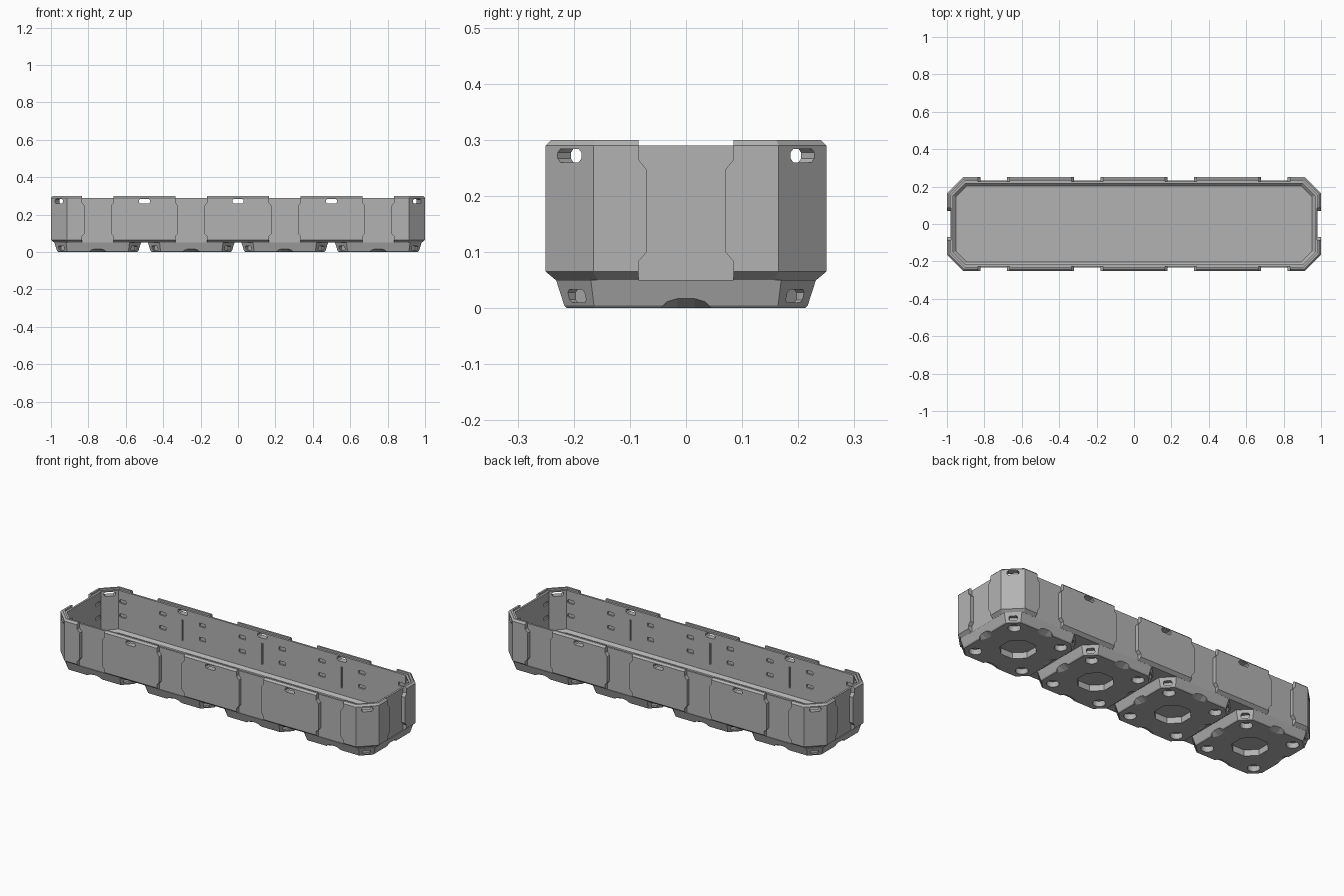
import bpy, bmesh
from math import pi, cos, sin, radians
from mathutils import Matrix, Vector

cube = bpy.data.objects.get("Cube")
if cube:
    bpy.data.objects.remove(cube, do_unlink=True)

grey = bpy.data.materials.new("mid_grey_plastic")
grey.use_nodes = True
grey.diffuse_color = (0.45, 0.45, 0.45, 1)
grey.node_tree.nodes["Principled BSDF"].inputs["Base Color"].default_value = (0.45, 0.45, 0.45, 1)

HX, HY, CHAMFER, TOP = 1.0, 0.25, 0.085, 0.30


def ring(hx, hy, c, z):
    """Rectangle outline with chamfered corners."""
    pts = []
    for sx, sy in ((1, 1), (-1, 1), (-1, -1), (1, -1)):
        pts += [Vector((sx * hx, sy * (hy - c), z)), Vector((sx * (hx - c), sy * hy, z))]
    return pts


def tub_ring(inset, z):
    return ring(HX - inset, HY - inset, CHAMFER - 0.586 * inset, z)


def hull(points, matrix=Matrix()):
    """Convex solid around the points, with flat areas merged."""
    bm = bmesh.new()
    for p in points:
        bm.verts.new(matrix @ Vector(p))
    bmesh.ops.convex_hull(bm, input=bm.verts[:])
    bmesh.ops.dissolve_limit(bm, angle_limit=radians(0.5), verts=bm.verts[:], edges=bm.edges[:])
    bmesh.ops.recalc_face_normals(bm, faces=bm.faces[:])
    return bm


def prism(profile, near, far, matrix):
    """Profile in wall coordinates (along, height), extruded through the wall."""
    bm = bmesh.new()
    face = bm.faces.new([bm.verts.new((u, near, z)) for u, z in profile])
    new = bmesh.ops.extrude_face_region(bm, geom=[face])["geom"]
    for v in new:
        if isinstance(v, bmesh.types.BMVert):
            v.co.y = far
    bmesh.ops.recalc_face_normals(bm, faces=bm.faces[:])
    bm.transform(matrix)
    return bm


def rounded(w, z0, z1, c):
    """Upright rectangle with clipped corners."""
    return [(-w, z0 + c), (-w + c, z0), (w - c, z0), (w, z0 + c),
            (w, z1 - c), (w - c, z1), (-w + c, z1), (-w, z1 - c)]


def make(name, parts):
    mesh = bpy.data.meshes.new(name)
    joined = bmesh.new()
    for bm in parts:
        tmp = bpy.data.meshes.new("tmp")
        bm.to_mesh(tmp)
        bm.free()
        joined.from_mesh(tmp)
        bpy.data.meshes.remove(tmp)
    joined.to_mesh(mesh)
    joined.free()
    mesh.materials.append(grey)
    obj = bpy.data.objects.new(name, mesh)
    bpy.context.scene.collection.objects.link(obj)
    return obj


def carve(obj, parts):
    cutter = make("cutter", parts)
    cutter.hide_render = True
    mod = obj.modifiers.new("carve", 'BOOLEAN')
    mod.operation, mod.solver, mod.object = 'DIFFERENCE', 'EXACT', cutter
    bpy.context.view_layer.update()
    graph = bpy.context.evaluated_depsgraph_get()
    mesh = bpy.data.meshes.new_from_object(obj.evaluated_get(graph))
    obj.modifiers.clear()
    obj.data = mesh
    bpy.data.objects.remove(cutter, do_unlink=True)


def frame(x, y, turn):
    """Wall frame: local -y points outward, turn 0 is the front."""
    return Matrix.Translation((x, y, 0)) @ Matrix.Rotation(turn, 4, 'Z')


def corner_frames(hx, hy, c):
    m = c / 2
    return [frame(sx * (hx - m), sy * (hy - m), turn) for sx, sy, turn in
            ((1, -1, pi / 4), (1, 1, 3 * pi / 4), (-1, 1, 5 * pi / 4), (-1, -1, -pi / 4))]


def long_frames(xs):
    return [f for x in xs for f in (frame(x, -HY, 0), frame(x, HY, pi))]


end_turns = ((1, pi / 2), (-1, -pi / 2))

# Tub: flared underside, upright walls, clipped top edge
tub = make("tub", [hull(tub_ring(0.018, 0.05) + tub_ring(0, 0.065)
                        + tub_ring(0, 0.29) + tub_ring(0.01, TOP))])

# Hollow inside, with a step just under the rim
carve(tub, [hull(tub_ring(0.047, 0.056) + tub_ring(0.033, 0.07) + tub_ring(0.033, 0.35))])
carve(tub, [hull(tub_ring(0.021, 0.29) + tub_ring(0.021, 0.36))])

# Recessed bays between the raised panels
half = [(0.085, 0.03), (0.085, 0.083), (0.07, 0.1), (0.07, 0.247), (0.085, 0.265), (0.085, 0.35)]
bay = half + [(-u, z) for u, z in reversed(half)]
bays = long_frames((-0.75, -0.25, 0.25, 0.75)) + [frame(s * HX, 0, t) for s, t in end_turns]
carve(tub, [prism(bay, -0.05, 0.022, f) for f in bays])

# Grip slots through the panels and corners
slots = long_frames((-0.5, 0, 0.5)) + corner_frames(HX, HY, CHAMFER)
carve(tub, [prism(rounded(0.03, 0.26, 0.284, 0.007), -0.05, 0.05, f) for f in slots])

# Shallow pockets and upright grooves on the inner walls
places = long_frames([s * x for s in (-1, 1) for x in (0.125, 0.375, 0.625, 0.875)])
places += [frame(s * HX, y, t) for s, t in end_turns for y in (-0.125, 0.125)]
pockets = [prism(rounded(0.02, z, z + 0.02, 0.003), 0.024, 0.045, f)
           for f in places for z in (0.14, 0.22)]
pockets += [prism(rounded(0.004, 0.11, 0.23, 0.001), 0.024, 0.045, f)
            for f in long_frames((-0.5, 0, 0.5))]
carve(tub, pockets)

# Foot: chamfered square block that flares into the tub
R, C = 0.217, 0.053
foot = make("foot_1", [hull(ring(R - 0.005, R - 0.005, C - 0.003, 0) + ring(R, R, C, 0.005)
                            + ring(R, R, C, 0.038) + ring(0.2317, 0.2317, 0.062, 0.0505))])


def drum(x, y, r, sides, depth):
    return hull([(x + r * cos((i + 0.5) * 2 * pi / sides), y + r * sin((i + 0.5) * 2 * pi / sides), z)
                 for i in range(sides) for z in (-0.02, depth)])


# Round sockets and the central octagonal recess underneath
a = 0.15
carve(foot, [drum(sx * a, sy * a, 0.032, 20, 0.03) for sx in (-1, 1) for sy in (-1, 1)]
      + [drum(0, 0, 0.095, 8, 0.034)])

# Sloping notch in the middle of each side
notch = [(s * w, y, z) for s in (-1, 1) for w, y, z in
         ((0.055, -0.03, -0.01), (0.016, -0.03, 0.03), (0.016, 0.05, -0.01), (0.055, 0.03, -0.01))]
sides = [frame(0, -R, 0), frame(R, 0, pi / 2), frame(0, R, pi), frame(-R, 0, -pi / 2)]
carve(foot, [hull(notch, f) for f in sides])

# Small slots in the foot corners
carve(foot, [prism(rounded(0.021, 0.01, 0.033, 0.005), -0.05, 0.012, f)
             for f in corner_frames(R, R, C)])

# Four feet in a row
for i, x in enumerate((-0.75, -0.25, 0.25, 0.75)):
    obj = foot if i == 0 else bpy.data.objects.new("foot_%d" % (i + 1), foot.data)
    if i:
        bpy.context.scene.collection.objects.link(obj)
    obj.location.x = x
